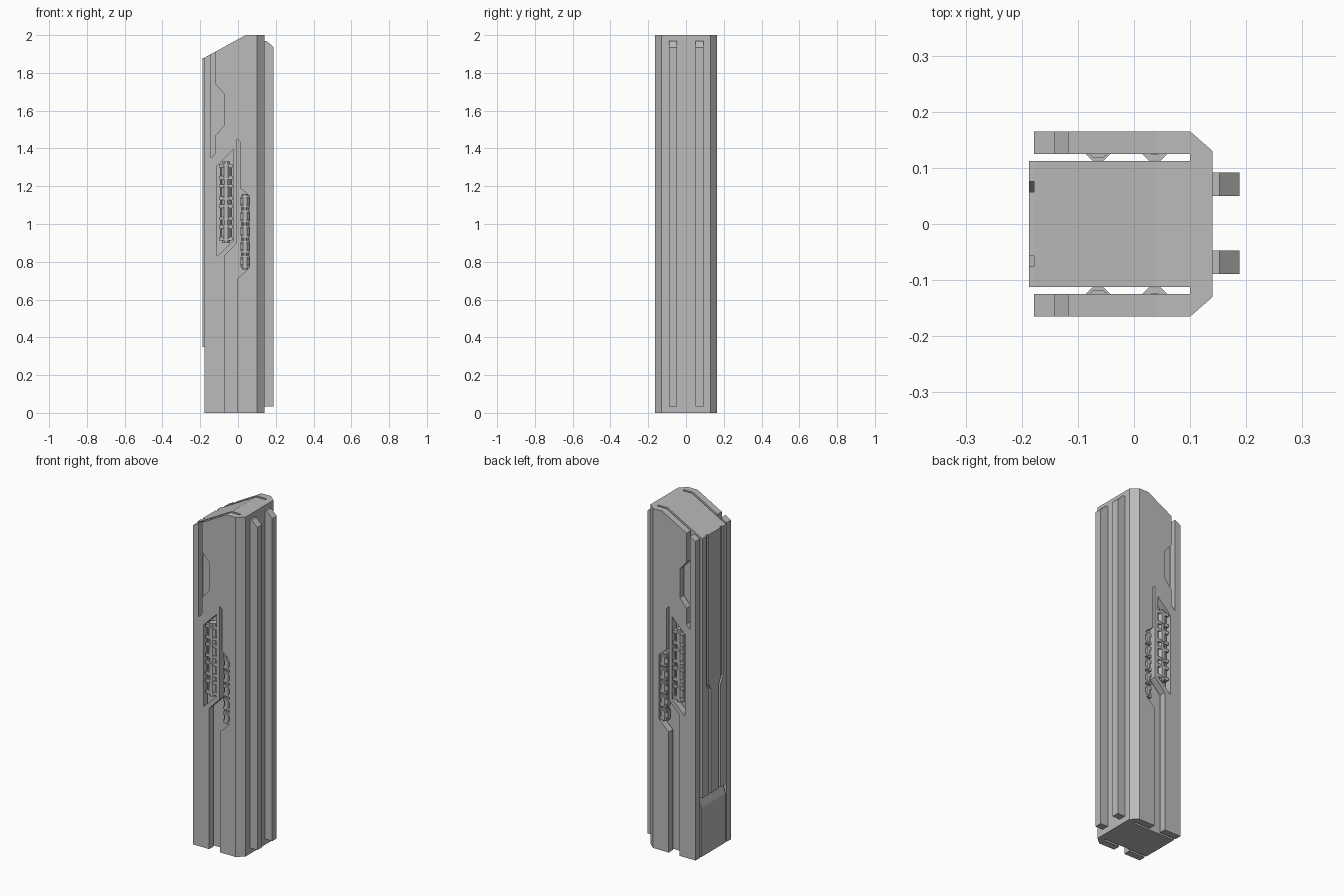
import bpy, bmesh, math

if "Cube" in bpy.data.objects:
    bpy.data.objects.remove(bpy.data.objects["Cube"])

grey = bpy.data.materials.new("plain grey")
grey.diffuse_color = (0.5, 0.5, 0.5, 1)
grey.use_nodes = True
grey.node_tree.nodes["Principled BSDF"].inputs["Base Color"].default_value = grey.diffuse_color


def finish(name, bm):
    bmesh.ops.recalc_face_normals(bm, faces=bm.faces)
    me = bpy.data.meshes.new(name)
    bm.to_mesh(me)
    bm.free()
    me.materials.append(grey)
    ob = bpy.data.objects.new(name, me)
    bpy.context.collection.objects.link(ob)
    return ob


def prism(name, pts, axis, a, b):
    """Extrude a 2D outline along one axis, from a to b."""
    place = {"x": lambda p, d: (d, p[0], p[1]),
             "y": lambda p, d: (p[0], d, p[1]),
             "z": lambda p, d: (p[0], p[1], d)}[axis]
    bm = bmesh.new()
    lo = [bm.verts.new(place(p, a)) for p in pts]
    hi = [bm.verts.new(place(p, b)) for p in pts]
    bm.faces.new(lo)
    bm.faces.new(hi)
    n = len(pts)
    for i in range(n):
        j = (i + 1) % n
        bm.faces.new((lo[i], lo[j], hi[j], hi[i]))
    return finish(name, bm)


def box(name, x0, x1, y0, y1, z0, z1):
    return prism(name, [(x0, y0), (x1, y0), (x1, y1), (x0, y1)], "z", z0, z1)


def octagon(cx, cy, r):
    return [(cx + r * math.cos(math.pi * (i + .5) / 4),
             cy + r * math.sin(math.pi * (i + .5) / 4)) for i in range(8)]


# Core with sloped roof and a shallow recess low on the left face
prism("core", [(-.178, 0), (-.178, .29), (-.16, .35), (-.16, .98), (-.178, 1.0),
               (-.178, 1.88), (.04, 2), (.11, 2), (.11, 0)], "y", -.112, .112)

# Spine slab with chamfered corners
prism("spine", [(.10, -.165), (.14, -.13), (.14, .13), (.10, .165)], "z", 0, 2)

# Ribs on the right face
for y in (-.068, .071):
    prism("rib", [(.135, .035), (.188, .035), (.188, 1.935), (.152, 1.97), (.135, 1.97)],
          "y", y - .021, y + .021)

# Side panels: upper groove and lower slot are part of the outline
panel = [(-.178, 0), (-.072, 0), (-.072, .83), (-.005, .9), (-.005, 1.45),
         (.01, 1.435), (.01, 1.19), (.025, 1.18), (.06, 1.15), (.06, .77),
         (-.003, .71), (-.003, 0), (.10, 0), (.10, 2), (.04, 2),
         (-.118, 1.913), (-.118, 1.74), (-.075, 1.69), (-.075, 1.52),
         (-.118, 1.47), (-.118, 1.375), (-.142, 1.35), (-.142, 1.9), (-.178, 1.88)]
pocket = [(-.11, .83), (-.025, .91), (-.025, 1.395), (-.11, 1.31)]

for s in (-1, 1):
    ob = prism("side_panel", panel, "y", s * .125, s * .165)
    cutter = prism("pocket_cutter", pocket, "y", s * .1, s * .2)
    mod = ob.modifiers.new("pocket", "BOOLEAN")
    mod.operation = "DIFFERENCE"
    mod.solver = "EXACT"
    mod.object = cutter
    bpy.context.view_layer.objects.active = ob
    bpy.ops.object.modifier_apply(modifier=mod.name)
    bpy.data.objects.remove(cutter)

    # Machinery columns inside the openings: core pipe, thin pipes, collars
    for cx, w, z0, z1, count in ((-.064, .036, .90, 1.33, 4), (.037, .022, .76, 1.16, 5)):
        r = min(.025, w * .8)
        prism("column_pipe", octagon(cx, s * .138, r * .9), "z", z0, z1)
        for dx in (-.75, .75):
            prism("thin_pipe", octagon(cx + dx * w, s * .147, .006), "z", z0 + .02, z1 - .02)
        step = (z1 - z0) / count
        for i in range(count):
            z = z0 + step * (i + .5)
            prism("collar", octagon(cx, s * .138, .027), "z", z - step * .3, z + step * .3)
            for dz in (-.3, .3):
                ya, yb = sorted((s * .127, s * .16))
                box("clamp", cx - w, cx + w, ya, yb, z + dz * step - .009, z + dz * step + .009)

    # Outer strip on the left face, widening below the jog
    prism("outer_strip", [(s * .112, .35), (s * .112, 1.88), (s * .076, 1.88),
                          (s * .076, 1.0), (s * .055, .96), (s * .055, .35)],
          "x", -.187, -.158)

# Middle strip on the left face, narrowing below the jog
prism("middle_strip", [(-.036, .35), (.036, .35), (.036, .96), (.057, 1.0), (.057, 1.88),
                       (-.057, 1.88), (-.057, 1.0), (-.036, .96)], "x", -.187, -.158)
